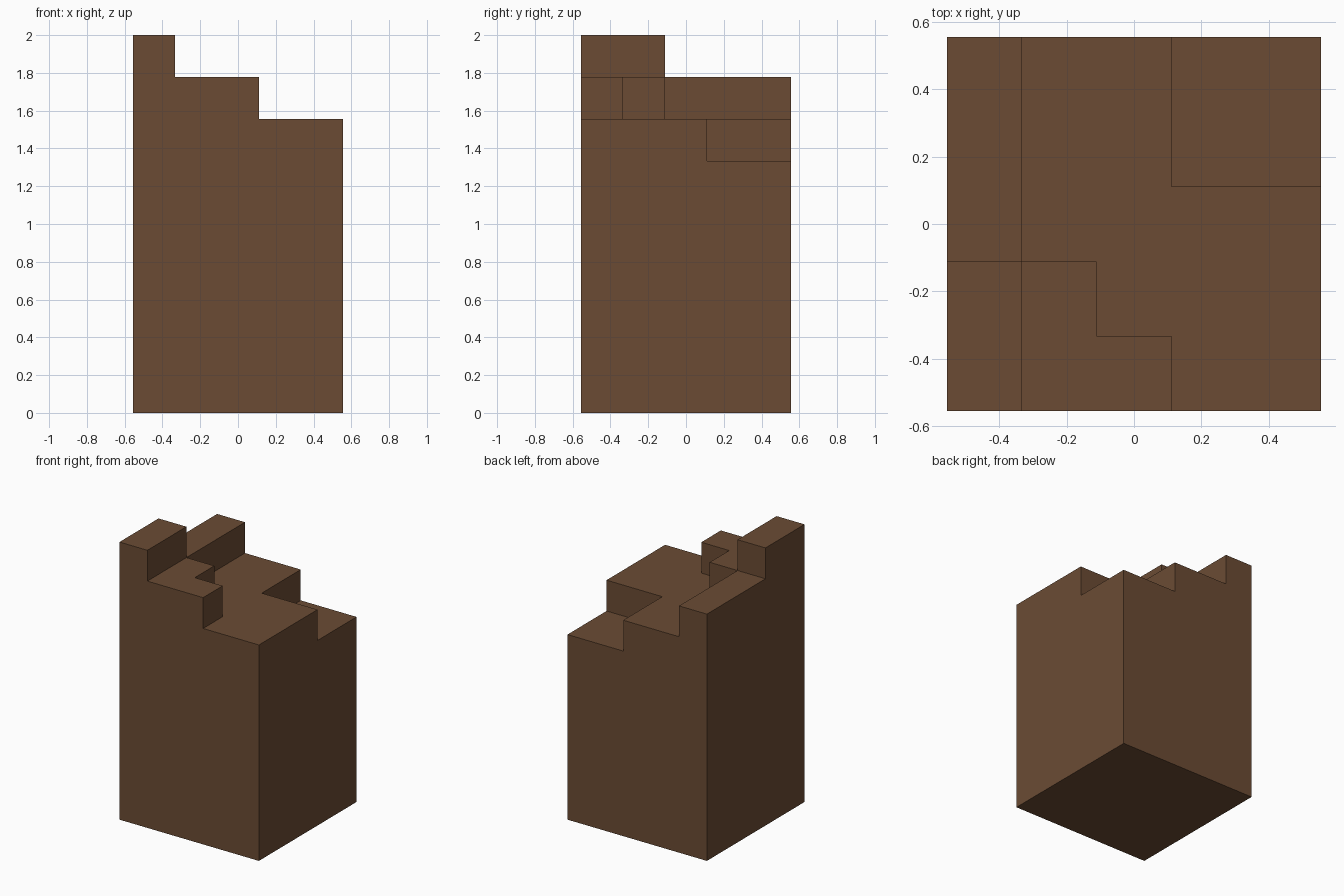
import bpy, bmesh

cube = bpy.data.objects.get("Cube")
if cube:
    bpy.data.objects.remove(cube, do_unlink=True)

CELLS = 5            # footprint is a square of unit cells
UNIT = 2 / 9         # tallest corner is nine units high
HALF = CELLS * UNIT / 2

# Broken top edge: (level, column range, row range) of cells rising to that level
RAISED = [
    (7, (0, 5), (0, 3)), (7, (0, 3), (3, 5)),   # main ledge, low back corner left out
    (8, (0, 1), (0, 5)),                        # long side ridge
    (8, (1, 3), (0, 1)), (8, (1, 2), (1, 2)),   # stepped front ledge
    (9, (0, 1), (0, 2)),                        # tall front corner
]


def rises(face, level):
    c = face.calc_center_median()
    col, row = (c.x + HALF) / UNIT, (c.y + HALF) / UNIT
    return any(lv == level and a < col < b and e < row < f
               for lv, (a, b), (e, f) in RAISED)


def extrude_up(bm, faces, height):
    geom = bmesh.ops.extrude_face_region(bm, geom=faces)["geom"]
    verts = [g for g in geom if isinstance(g, bmesh.types.BMVert)]
    bmesh.ops.translate(bm, verts=verts, vec=(0, 0, height))
    return [g for g in geom if isinstance(g, bmesh.types.BMFace)]


# Solid body, then each level of the stepped top
bm = bmesh.new()
bmesh.ops.create_grid(bm, x_segments=CELLS, y_segments=CELLS, size=HALF)
top = extrude_up(bm, bm.faces[:], 6 * UNIT)
for level in (7, 8, 9):
    top = extrude_up(bm, [f for f in top if rises(f, level)], UNIT)

# Merge coplanar cells into clean flat faces
bmesh.ops.recalc_face_normals(bm, faces=bm.faces[:])
bmesh.ops.dissolve_limit(bm, angle_limit=0.01, verts=bm.verts[:], edges=bm.edges[:])

mesh = bpy.data.meshes.new("stepped_block")
bm.to_mesh(mesh)
bm.free()
block = bpy.data.objects.new("stepped_block", mesh)
bpy.context.collection.objects.link(block)

# Single brown colour
brown = bpy.data.materials.new("brown")
brown.use_nodes = True
colour = (0.147, 0.071, 0.034, 1)
brown.diffuse_color = colour
brown.node_tree.nodes["Principled BSDF"].inputs["Base Color"].default_value = colour
mesh.materials.append(brown)
